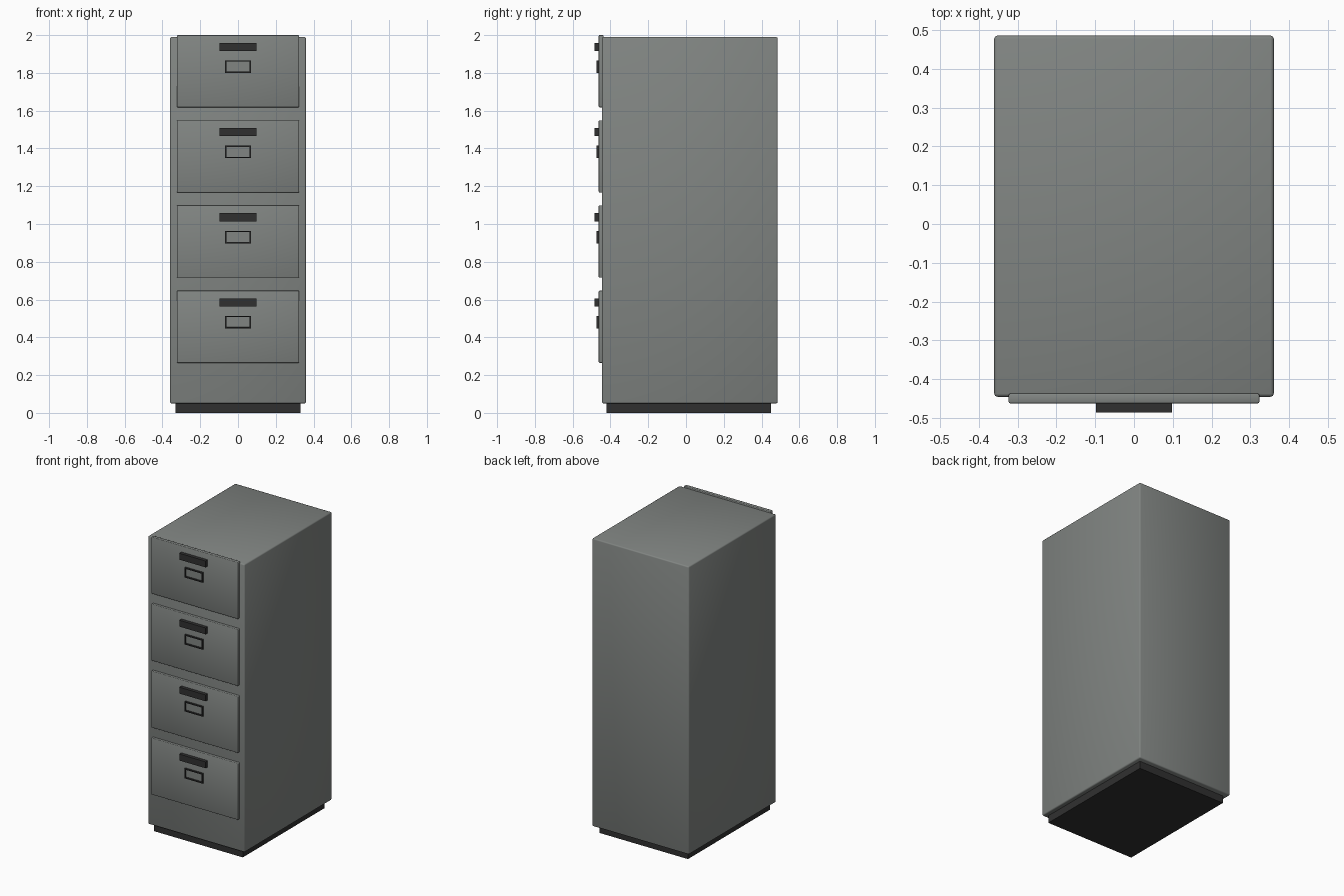
import bpy, bmesh, math

if "Cube" in bpy.data.objects:
    bpy.data.objects.remove(bpy.data.objects["Cube"])


def material(name, rgb):
    m = bpy.data.materials.new(name)
    m.diffuse_color = (*rgb, 1.0)
    m.use_nodes = True
    m.node_tree.nodes["Principled BSDF"].inputs["Base Color"].default_value = m.diffuse_color
    return m


GREY = material("grey_metal", (0.22, 0.235, 0.225))
DARK = material("dark_plastic", (0.03, 0.03, 0.03))


def box(name, lo, hi, mat, bevel=0.0):
    """Box between two corners, with optional softly shaded bevel."""
    bm = bmesh.new()
    bmesh.ops.create_cube(bm, size=1.0)
    for v in bm.verts:
        v.co = [(a + b) / 2 + c * (b - a) for a, b, c in zip(lo, hi, v.co)]
    me = bpy.data.meshes.new(name)
    bm.to_mesh(me)
    bm.free()
    me.materials.append(mat)
    ob = bpy.data.objects.new(name, me)
    bpy.context.collection.objects.link(ob)
    if bevel:
        mod = ob.modifiers.new("bevel", 'BEVEL')
        mod.width = bevel
        mod.segments = 2
        for p in me.polygons:
            p.use_smooth = True
    return ob


def label_frame(name, lo, hi):
    """Dark frame with a recessed grey card in its front face."""
    ob = box(name, lo, hi, DARK)
    ob.data.materials.append(GREY)
    bm = bmesh.new()
    bm.from_mesh(ob.data)
    bm.normal_update()
    front = min(bm.faces, key=lambda f: f.calc_center_median().y)
    bmesh.ops.inset_region(bm, faces=[front], thickness=0.009)
    # second, tiny inset gives the recess its side walls
    bmesh.ops.inset_region(bm, faces=[front], thickness=0.0002)
    for v in front.verts:
        v.co.y += 0.011
    front.material_index = 1
    bm.to_mesh(ob.data)
    bm.free()


# cabinet shell and plinth
box("cabinet_body", (-0.36, -0.445, 0.05), (0.36, 0.485, 1.99), GREY, 0.008)
box("plinth", (-0.33, -0.42, 0.0), (0.33, 0.45, 0.06), DARK)

# four drawers, each with a handle and a label holder
for i in range(4):
    z = 0.265 + i * 0.451
    n = i + 1
    box(f"drawer_front_{n}", (-0.323, -0.462, z), (0.323, -0.437, z + 0.382), GREY, 0.004)
    box(f"handle_{n}", (-0.098, -0.485, z + 0.298), (0.098, -0.46, z + 0.341), DARK)
    label_frame(f"label_holder_{n}", (-0.068, -0.474, z + 0.182), (0.068, -0.461, z + 0.248))
